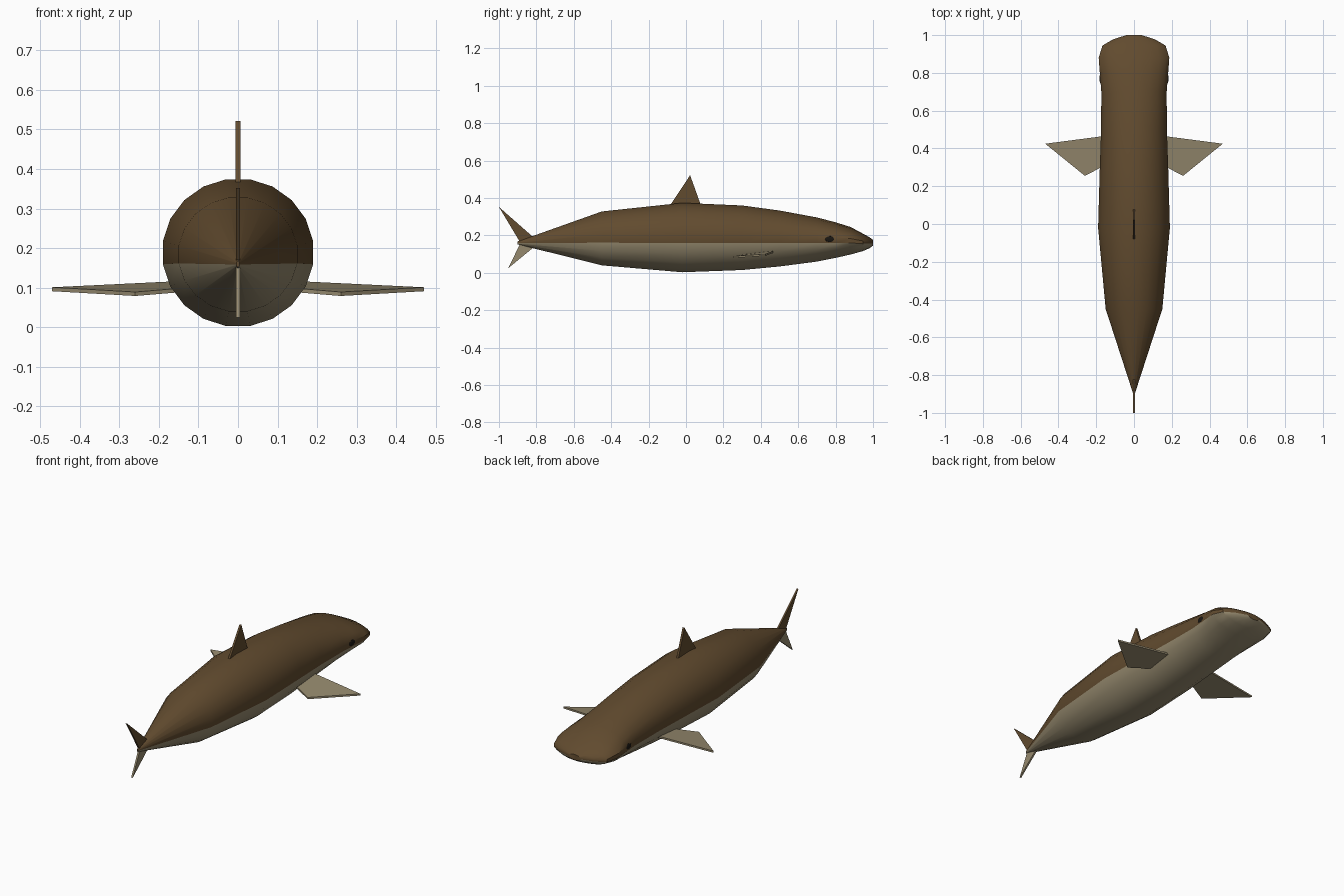
import bpy, bmesh
from math import sin, cos, pi
from mathutils import Vector

if "Cube" in bpy.data.objects:
    bpy.data.objects.remove(bpy.data.objects["Cube"])


def material(name, rgb):
    m = bpy.data.materials.new(name)
    m.diffuse_color = (*rgb, 1)
    m.use_nodes = True
    m.node_tree.nodes["Principled BSDF"].inputs["Base Color"].default_value = m.diffuse_color
    return m


BROWN = material("brown_back", (0.12, 0.07, 0.028))
BELLY = material("pale_belly", (0.30, 0.25, 0.155))
DARK = material("dark_eye", (0.01, 0.008, 0.006))


def finish(bm, name, mats):
    bmesh.ops.recalc_face_normals(bm, faces=bm.faces)
    me = bpy.data.meshes.new(name)
    bm.to_mesh(me)
    bm.free()
    for m in mats:
        me.materials.append(m)
    ob = bpy.data.objects.new(name, me)
    bpy.context.collection.objects.link(ob)
    return ob


def fin(name, points, offset, mat):
    """Thin plate: outline shifted by +/- offset."""
    bm = bmesh.new()
    off = Vector(offset)
    a = [bm.verts.new(Vector(p) + off) for p in points]
    b = [bm.verts.new(Vector(p) - off) for p in points]
    bm.faces.new(a)
    bm.faces.new(b[::-1])
    n = len(points)
    for i in range(n):
        j = (i + 1) % n
        bm.faces.new((a[i], b[i], b[j], a[j]))
    return finish(bm, name, [mat])


# Body: 20-sided rings along y (y, half width, top z, bottom z)
SIDES = 20
STATIONS = [
    (-0.90, 0.004, 0.168, 0.152),
    (-0.45, 0.150, 0.328, 0.040),
    (-0.02, 0.190, 0.374, 0.003),
    (0.30, 0.181, 0.360, 0.015),
    (0.50, 0.174, 0.333, 0.034),
    (0.70, 0.173, 0.296, 0.060),
    (0.80, 0.181, 0.270, 0.080),
    (0.88, 0.187, 0.245, 0.098),
    (0.945, 0.167, 0.210, 0.116),
    (0.978, 0.110, 0.192, 0.130),
    (1.00, 0.040, 0.176, 0.145),
]
bm = bmesh.new()
rings = []
r = 1 / cos(pi / SIDES)
for y, w, top, bot in STATIONS:
    mid, h = (top + bot) / 2, (top - bot) / 2
    ang = [(k + 0.5) * 2 * pi / SIDES for k in range(SIDES)]
    rings.append([bm.verts.new((w * r * cos(a), y, mid + h * r * sin(a))) for a in ang])
for lo, hi in zip(rings, rings[1:]):
    for k in range(SIDES):
        j = (k + 1) % SIDES
        f = bm.faces.new((lo[k], lo[j], hi[j], hi[k]))
        f.material_index = 1 if sin((k + 1) * 2 * pi / SIDES) < -0.1 else 0
bm.faces.new(rings[0])
bm.faces.new(rings[-1])
body = finish(bm, "body", [BROWN, BELLY])
bpy.context.view_layer.objects.active = body
body.select_set(True)
bpy.ops.object.shade_smooth_by_angle(angle=0.6)
body.select_set(False)

# Upright fins on the centre line
fin("dorsal_fin", [(0, -0.085, 0.36), (0, 0.022, 0.522), (0, 0.08, 0.36)],
    (0.006, 0, 0), BROWN)
fin("upper_tail_fin", [(0, -1.0, 0.352), (0, -0.81, 0.185), (0, -0.80, 0.16), (0, -0.885, 0.16)],
    (0.005, 0, 0), BROWN)
fin("lower_tail_fin", [(0, -0.95, 0.025), (0, -0.81, 0.14), (0, -0.80, 0.16), (0, -0.885, 0.16)],
    (0.005, 0, 0), BELLY)

# Paired side fins and eyes
for side, s in (("right", 1), ("left", -1)):
    fin(side + "_side_fin",
        [(s * 0.14, 0.468, 0.112), (s * 0.47, 0.425, 0.096),
         (s * 0.26, 0.255, 0.084), (s * 0.14, 0.317, 0.094)],
        (0, 0, 0.005), BELLY)
    bpy.ops.mesh.primitive_uv_sphere_add(segments=12, ring_count=8, radius=1,
                                         location=(s * 0.177, 0.77, 0.18))
    eye = bpy.context.object
    eye.name = side + "_eye"
    eye.scale = (0.006, 0.026, 0.016)
    eye.data.materials.append(DARK)
    bpy.ops.object.shade_smooth()
